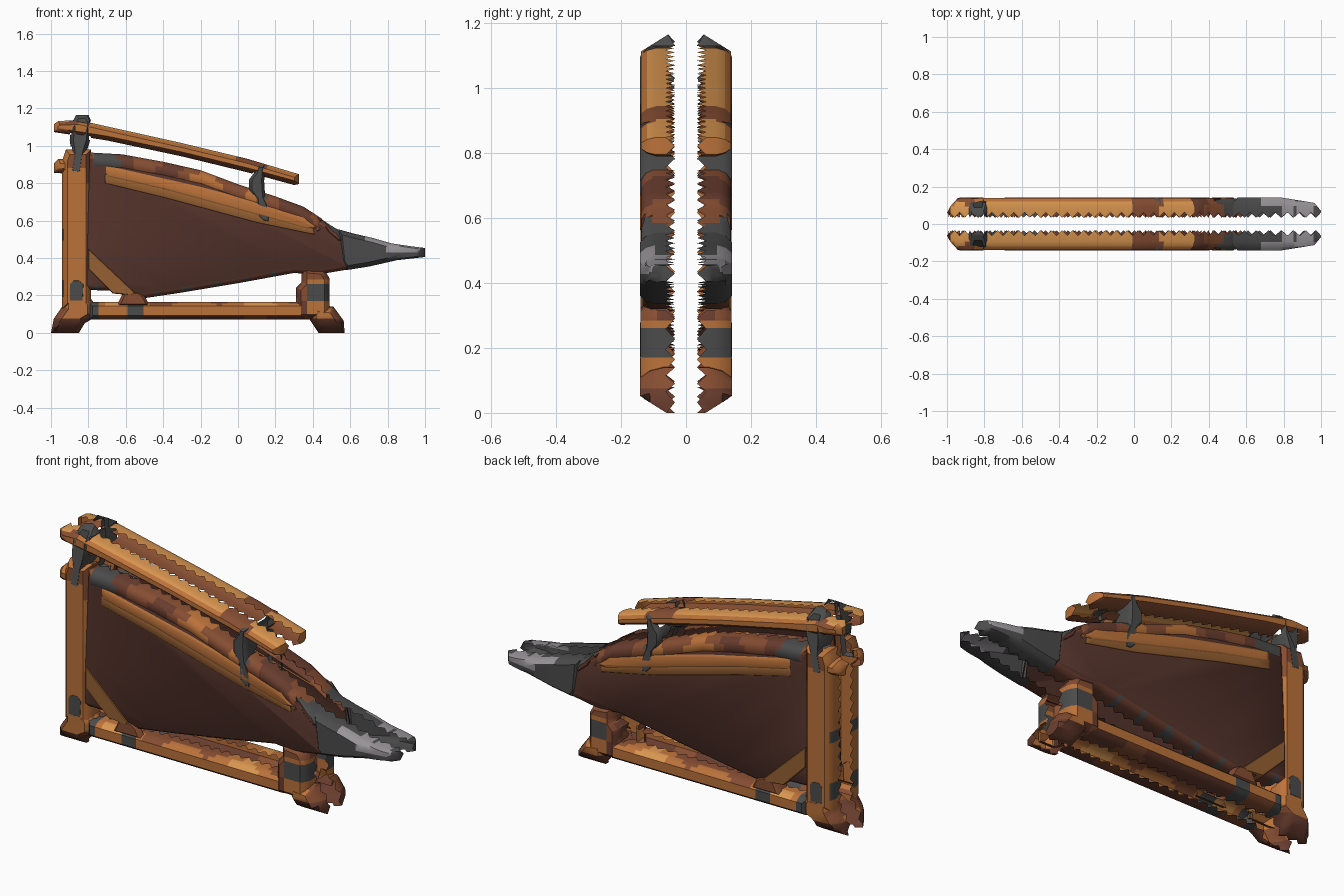
import bpy, bmesh, math
from mathutils import Vector

if "Cube" in bpy.data.objects:
    bpy.data.objects.remove(bpy.data.objects["Cube"])

# ---- colours -------------------------------------------------------------
def mat(name, r, g, b):
    m = bpy.data.materials.new(name)
    lin = lambda v: ((v / 255 + 0.055) / 1.055) ** 2.4
    m.diffuse_color = (lin(r), lin(g), lin(b), 1)
    m.use_nodes = True
    m.node_tree.nodes["Principled BSDF"].inputs["Base Color"].default_value = m.diffuse_color
    return m

MATS = [mat("leather_brown", 86, 52, 44), mat("orange_wood", 187, 114, 58),
        mat("light_wood", 218, 150, 80), mat("red_brown_wood", 134, 77, 50),
        mat("dark_grey_iron", 76, 75, 75), mat("light_grey_iron", 152, 148, 152),
        mat("dull_wood", 150, 96, 50), mat("dark_wood", 104, 60, 46)]
LEATHER, ORANGE, LIGHT, RED, IRON, STEEL, DULL, DARK = range(8)

def noise(c):
    return (math.sin(8 * c.x + 4 * c.z) + math.sin(17 * c.x - 11 * c.z + 1.3)
            + math.sin(23 * c.z + 25 * abs(c.y)))

def mottled(c, n):
    """Worn timber: redder underneath, with patches."""
    v = noise(c)
    if n.z < -0.5:
        return DARK if v < 0.3 else RED
    if abs(n.y) > 0.95:
        return ORANGE
    if n.z > 0.5:
        return LIGHT if v > 1.3 else (ORANGE if v > -0.6 else RED)
    return RED if v < -1.2 else ORANGE

def rounded_limit(p):
    """Depth limit that rounds off both ends, the top and the foot."""
    return min(0.146, 0.075 + (p.x + 1) * 1.1, 0.141 - max(0, p.x - 0.79) * 0.16,
               0.07 + (1 - p.x) * 1.2, 0.055 + (1.165 - p.z) * 1.6, 0.06 + p.z * 1.6)

# ---- half shell: bevelled face, open torn rim, mirrored front to back ------
SHELLS = []

def shell(name, pts, colour, yo=0.14, inset=0.02, bevel=0.03, cuts=(), step=0.03):
    pts = [Vector(p) for p in pts]
    area = sum(a.x * b.y - b.x * a.y for a, b in zip(pts, pts[1:] + pts[:1]))
    if area < 0:
        pts.reverse()
    ring = []
    for a, b in zip(pts, pts[1:] + pts[:1]):
        k = max(1, round((b - a).length / step))
        ring += [a.lerp(b, i / k) for i in range(k)]
    n = len(ring)
    inward = []
    for i in range(n):
        d1 = (ring[i] - ring[i - 1]).normalized()
        d2 = (ring[(i + 1) % n] - ring[i]).normalized()
        m = Vector((-d1.y - d2.y, d1.x + d2.x)).normalized()
        inward.append(m / max(0.6, m.dot(Vector((-d2.y, d2.x)))))
    bm = bmesh.new()
    for s in (-1, 1):
        layers = []
        for f, y in ((1, yo), (0.35, yo - bevel * 0.4), (0, yo - bevel), (0, None)):
            row = []
            for i in range(n):
                p = ring[i] + inward[i] * inset * f
                yy = (0.034 if i % 2 else 0.062) if y is None else y
                row.append(bm.verts.new((p.x, s * yy, p.y)))
            layers.append(row)
        faces = [layers[0]]
        for u, w in zip(layers, layers[1:]):
            faces += [[u[i], w[i], w[(i + 1) % n], u[(i + 1) % n]] for i in range(n)]
        for f in faces:
            bm.faces.new(f if s < 0 else f[::-1])
    for axis, pos in cuts:
        no = Vector((1, 0, 0)) if axis == 'x' else Vector((0, 0, 1))
        bmesh.ops.bisect_plane(bm, geom=bm.verts[:] + bm.edges[:] + bm.faces[:],
                               plane_co=no * pos, plane_no=no)
    bm.normal_update()
    for f in bm.faces:
        f.material_index = colour(f.calc_center_median(), f.normal) if callable(colour) else colour
    SHELLS.append((name, bm, pts))

def inside(x, z, poly):
    hit = False
    for a, b in zip(poly, poly[1:] + poly[:1]):
        if (a.y > z) != (b.y > z) and x < a.x + (z - a.y) / (b.y - a.y) * (b.x - a.x):
            hit = not hit
    return hit

def finish():
    """Drop side walls buried in other parts, round the ends, make objects."""
    for name, bm, own in SHELLS:
        buried = []
        for f in bm.faces:
            c = f.calc_center_median() + f.normal * 0.012
            if abs(f.normal.y) < 0.3 and abs(c.y) < 0.115 and any(
                    p is not own and inside(c.x, c.z, p) for _, _, p in SHELLS):
                buried.append(f)
        bmesh.ops.delete(bm, geom=buried, context='FACES')
        for v in bm.verts:
            lim = rounded_limit(v.co)
            v.co.y = max(-lim, min(lim, v.co.y))
        me = bpy.data.meshes.new(name)
        bm.to_mesh(me)
        bm.free()
        for m in MATS:
            me.materials.append(m)
        ob = bpy.data.objects.new(name, me)
        bpy.context.collection.objects.link(ob)
        bpy.context.view_layer.objects.active = ob
        ob.select_set(True)
        bpy.ops.object.shade_smooth_by_angle(angle=math.radians(40))
        ob.select_set(False)

# ---- bellows body with bands along its upper edge ----------------------------
top = [(-0.8, 0.96), (-0.62, 0.95), (-0.4, 0.91), (-0.2, 0.865), (0, 0.79),
       (0.2, 0.725), (0.35, 0.67), (0.45, 0.605), (0.56, 0.53)]
bottom = [(0.6, 0.34), (0.42, 0.31), (0.3, 0.32), (0, 0.265), (-0.3, 0.215),
          (-0.5, 0.185), (-0.6, 0.2), (-0.68, 0.225), (-0.84, 0.23)]

def edge_col(c, n):
    if -0.77 < c.x < -0.65 or 0.07 < c.x < 0.15 and n.z > 0.5:
        return IRON
    v = noise(c)
    return ORANGE if v > 1.0 else (RED if v > -0.8 else DARK)

def body_col(c, n):
    if n.z > 0.4:
        return edge_col(c, n)
    if n.z < -0.4:
        return IRON if math.sin(40 * c.x) > 0.75 and c.x < 0.3 else DARK
    return LEATHER

shell("bellows_body", top + bottom, body_col, yo=0.134, inset=0.025, bevel=0.03)
edge = [Vector(p) for p in top[:-1]]
shell("body_top_edge", [p + Vector((0, 0.004)) for p in edge] + [p - Vector((0, 0.09)) for p in edge[::-1]],
      edge_col, yo=0.138, inset=0.028, bevel=0.035, cuts=[('x', -0.8 + 0.06 * i) for i in range(1, 21)])
shell("body_side_rail", [(-0.71, 0.9), (-0.6, 0.875), (-0.2, 0.785), (0.1, 0.705), (0.36, 0.625),
      (0.43, 0.56), (0.37, 0.545), (0.1, 0.62), (-0.4, 0.757), (-0.71, 0.827)],
      lambda c, n: ORANGE if n.z > -0.3 else DULL, yo=0.141, inset=0.018, bevel=0.012)
shell("body_side_trim", [(-0.71, 0.85), (-0.4, 0.78), (0.1, 0.645), (0.4, 0.56), (0.41, 0.525),
      (0.1, 0.59), (-0.4, 0.725), (-0.71, 0.80)], DULL, yo=0.1385, inset=0.004, bevel=0.004)

# ---- nozzle ----------------------------------------------------------------
def nozzle_col(c, n):
    if 0.67 < c.x < 0.97 and n.z > 0.15 and abs(c.y) > (0.1 if c.x < 0.78 else 0.07):
        return STEEL
    if 0.79 < c.x < 0.97 and c.z > 0.428 and abs(n.y) > 0.7:
        return STEEL
    return IRON

shell("nozzle", [(0.53, 0.555), (0.62, 0.53), (0.72, 0.507), (0.82, 0.478), (0.92, 0.463),
      (1.0, 0.453), (1.0, 0.405), (0.85, 0.388), (0.7, 0.354), (0.58, 0.335), (0.55, 0.37)],
      nozzle_col, yo=0.141, inset=0.023, bevel=0.045,
      cuts=[('x', x) for x in (0.68, 0.79, 0.87, 0.96)] + [('z', 0.428)])
shell("nozzle_collar", [(0.42, 0.622), (0.54, 0.547), (0.57, 0.5), (0.54, 0.47), (0.47, 0.53)],
      lambda c, n: IRON if n.z > 0.2 and noise(c) > -1 else DARK, yo=0.1375)

# ---- rear post, foot and stub ----------------------------------------------
def post_col(c, n):
    if abs(n.y) > 0.95:
        return RED if c.z > 0.88 else ORANGE
    if n.x < -0.8 and (0.2 < c.z < 0.27 or 0.5 < c.z < 0.55):
        return IRON
    return RED if noise(c) < -1 or n.x > 0.3 and c.z > 0.8 else ORANGE

shell("rear_post", [(-0.94, 0.13), (-0.785, 0.13), (-0.785, 0.98), (-0.92, 0.98), (-0.94, 0.92)],
      post_col, yo=0.14, inset=0.028, bevel=0.045, cuts=[('z', 0.88)])
shell("rear_post_stub", [(-0.985, 0.855), (-0.9, 0.85), (-0.9, 0.93), (-0.96, 0.93), (-0.985, 0.905)],
      mottled, yo=0.13, inset=0.025, bevel=0.05)
foot_col = lambda c, n: (DARK if c.z < 0.075 else (RED if noise(c) < -0.8 else ORANGE))
shell("rear_foot", [(-1, 0), (-0.85, 0), (-0.82, 0.05), (-0.77, 0.08), (-0.77, 0.16),
      (-0.8, 0.2), (-0.94, 0.2), (-0.94, 0.14), (-0.985, 0.075)], foot_col,
      yo=0.142, inset=0.035, bevel=0.075, cuts=[('z', 0.075)])
shell("rear_foot_tie", [(-0.9, 0.17), (-0.83, 0.17), (-0.825, 0.26), (-0.85, 0.28), (-0.88, 0.28),
      (-0.9, 0.26)], IRON, yo=0.144, inset=0.006, bevel=0.006)

# ---- lower rail, brace and front post ----------------------------------------
shell("lower_rail", [(-0.8, 0.07), (0.36, 0.07), (0.36, 0.165), (-0.8, 0.165)],
      lambda c, n: IRON if -0.59 < c.x < -0.505 or c.x < -0.745 else mottled(c, n),
      yo=0.138, inset=0.023, bevel=0.042, cuts=[('x', x) for x in (-0.745, -0.59, -0.505)])
shell("rail_knot", [(-0.65, 0.14), (-0.47, 0.14), (-0.5, 0.2), (-0.53, 0.225), (-0.61, 0.225)],
      lambda c, n: DARK if n.z < 0.3 and c.z > 0.18 else RED, yo=0.137, inset=0.015)
shell("diagonal_brace", [(-0.8, 0.45), (-0.8, 0.34), (-0.67, 0.21), (-0.57, 0.2), (-0.55, 0.215)],
      DULL, yo=0.138, inset=0.004, bevel=0.01)

def front_post_col(c, n):
    if 0.17 < c.z < 0.262 and c.x > 0.37:
        return IRON
    if c.x < 0.37 or c.z > 0.28:
        return DARK if noise(c) > -0.6 else RED
    return mottled(c, n)

shell("front_post", [(0.31, 0.07), (0.49, 0.07), (0.49, 0.29), (0.46, 0.34), (0.34, 0.35),
      (0.34, 0.27), (0.31, 0.24)], front_post_col, yo=0.14, inset=0.028, bevel=0.05,
      cuts=[('z', 0.17), ('z', 0.262), ('z', 0.285), ('x', 0.37)])
shell("front_foot", [(0.38, 0.075), (0.43, 0), (0.57, 0), (0.565, 0.065), (0.51, 0.14), (0.4, 0.15)],
      foot_col, yo=0.142, inset=0.035, bevel=0.075, cuts=[('z', 0.075)])

# ---- lever pole with its ties -------------------------------------------------
def pole_col(c, n):
    if n.z > 0.8 and abs(c.y) < 0.115 and noise(c) > -1.7:
        return LIGHT
    return RED if n.z < -0.5 else (ORANGE if noise(c) > -1.6 or abs(n.y) > 0.95 else RED)

shell("lever_pole", [(-0.985, 1.073), (-0.9, 1.06), (-0.7, 1.028), (-0.3, 0.943), (0.05, 0.858),
      (0.3, 0.79), (0.325, 0.795), (0.325, 0.848), (0.05, 0.93), (-0.3, 1.014), (-0.7, 1.103),
      (-0.85, 1.137), (-0.96, 1.132), (-0.985, 1.115)], pole_col, yo=0.138, inset=0.023, bevel=0.045)
shell("rear_lever_tie", [(-0.91, 0.85), (-0.83, 0.84), (-0.815, 0.95), (-0.79, 1.03), (-0.785, 1.13),
      (-0.8, 1.165), (-0.865, 1.165), (-0.89, 1.12), (-0.9, 1.03), (-0.89, 0.96)],
      IRON, yo=0.142, inset=0.02, bevel=0.06)
shell("front_lever_tie", [(0.1, 0.62), (0.13, 0.59), (0.175, 0.585), (0.175, 0.66), (0.145, 0.73),
      (0.14, 0.81), (0.145, 0.897), (0.105, 0.9), (0.09, 0.86), (0.06, 0.82), (0.06, 0.76), (0.095, 0.71)],
      IRON, yo=0.143, inset=0.014, bevel=0.03)
finish()
